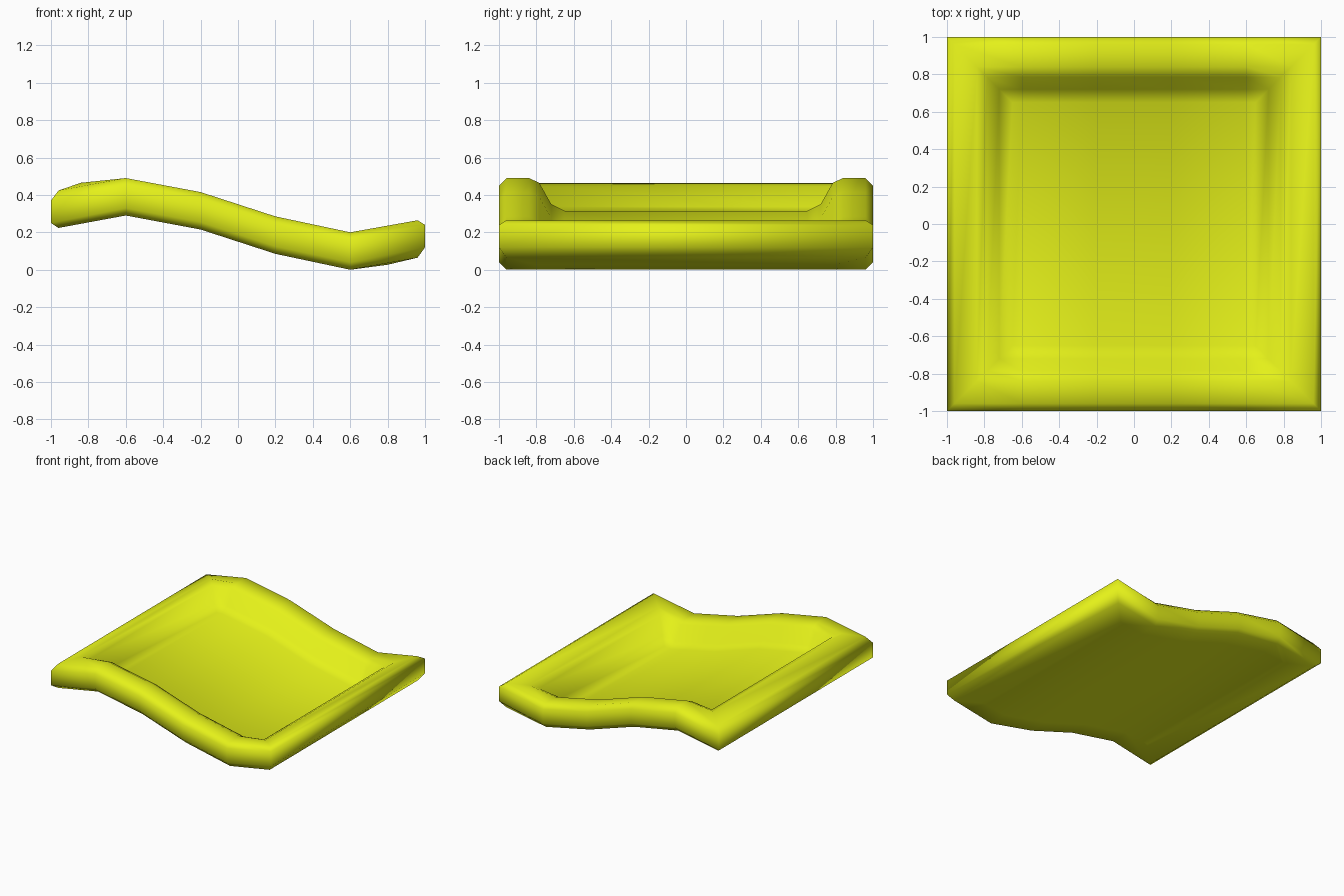
import bpy, bmesh

if "Cube" in bpy.data.objects:
    bpy.data.objects.remove(bpy.data.objects["Cube"])

# Wave followed by the rim top, as (x, z) points
WAVE = [(-1, .41), (-.97, .42), (-.84, .465), (-.6, .49), (-.2, .415),
        (.2, .285), (.6, .2), (.84, .232), (.97, .267), (1, .28)]
COLS = [-.6, -.2, .2, .6]

# Tray section from floor over the rim to the underside: (half size, height below the wave)
SECTION = [(.65, -.175), (.72, -.14), (.785, -.025), (.84, 0), (.96, 0), (1, -.04),
           (1, -.16), (.96, -.2), (.8, -.2)]


def wave(x):
    for (x0, z0), (x1, z1) in zip(WAVE, WAVE[1:]):
        if x <= x1:
            return z0 + (z1 - z0) * (x - x0) / (x1 - x0)
    return WAVE[-1][1]


def ring(bm, s, h):
    xs = [-s] + COLS + [s]
    front = [bm.verts.new((x, -s, wave(x) + h)) for x in xs]
    back = [bm.verts.new((x, s, wave(x) + h)) for x in xs]
    return front, back


def cap(bm, front, back):
    for i in range(len(front) - 1):
        bm.faces.new((front[i], front[i + 1], back[i + 1], back[i]))


bm = bmesh.new()
rings = [ring(bm, s, h) for s, h in SECTION]

# Rim: bridge neighbouring square loops
for (f0, b0), (f1, b1) in zip(rings, rings[1:]):
    a, b = f0 + b0[::-1], f1 + b1[::-1]
    n = len(a)
    for i in range(n):
        j = (i + 1) % n
        bm.faces.new((a[i], b[i], b[j], a[j]))

# Floor and underside
cap(bm, *rings[0])
cap(bm, *rings[-1])
bmesh.ops.recalc_face_normals(bm, faces=bm.faces)

mesh = bpy.data.meshes.new("wavy_tray")
bm.to_mesh(mesh)
bm.free()
mesh.polygons.foreach_set("use_smooth", [True] * len(mesh.polygons))
tray = bpy.data.objects.new("wavy_tray", mesh)
bpy.context.collection.objects.link(tray)

mat = bpy.data.materials.new("lime_yellow")
mat.diffuse_color = (.78, .88, .01, 1)
mat.use_nodes = True
mat.node_tree.nodes["Principled BSDF"].inputs["Base Color"].default_value = mat.diffuse_color
mesh.materials.append(mat)
